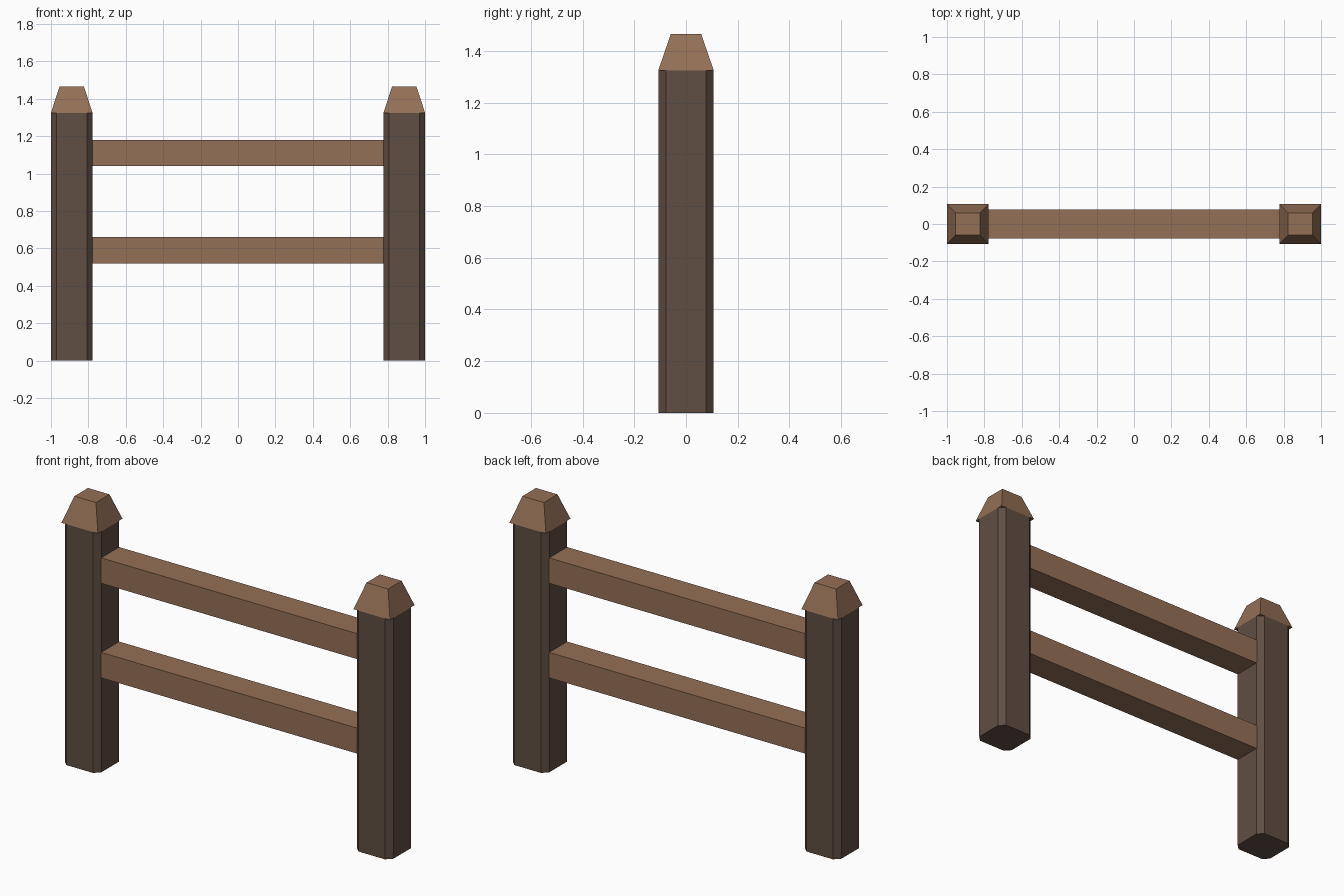
import bpy
import bmesh

cube = bpy.data.objects.get("Cube")
if cube:
    bpy.data.objects.remove(cube, do_unlink=True)


def linear(c):
    c /= 255
    return c / 12.92 if c <= 0.04045 else ((c + 0.055) / 1.055) ** 2.4


def material(name, rgb):
    mat = bpy.data.materials.new(name)
    mat.use_nodes = True
    colour = [linear(c) for c in rgb] + [1]
    mat.diffuse_color = colour
    mat.node_tree.nodes["Principled BSDF"].inputs["Base Color"].default_value = colour
    return mat


dark_wood = material("dark_wood", (96, 78, 66))
light_wood = material("light_wood", (148, 112, 86))


def box(name, centre, half, mat, top=(1, 1), chamfer=0):
    """Box with an optional tapered top and chamfered upright edges."""
    bm = bmesh.new()
    bmesh.ops.create_cube(bm, size=2)
    for v in bm.verts:
        taper = top if v.co.z > 0 else (1, 1)
        v.co.x *= half[0] * taper[0]
        v.co.y *= half[1] * taper[1]
        v.co.z *= half[2]
    if chamfer:
        upright = [e for e in bm.edges if abs(e.verts[0].co.z - e.verts[1].co.z) > half[2]]
        bmesh.ops.bevel(bm, geom=upright, offset=chamfer, segments=1, affect='EDGES')
    mesh = bpy.data.meshes.new(name)
    bm.to_mesh(mesh)
    bm.free()
    mesh.materials.append(mat)
    obj = bpy.data.objects.new(name, mesh)
    obj.location = centre
    bpy.context.scene.collection.objects.link(obj)
    return obj


POST_X, HALF_X, HALF_Y = 0.889, 0.111, 0.107
POST_TOP, CAP_TOP = 1.325, 1.465

# Posts with tapered caps
for side, x in (("left", POST_X), ("right", -POST_X)):
    box(side + "_post", (x, 0, POST_TOP / 2), (HALF_X, HALF_Y, POST_TOP / 2),
        dark_wood, chamfer=0.03)
    box(side + "_cap", (x, 0, (POST_TOP + CAP_TOP) / 2),
        (HALF_X, HALF_Y, (CAP_TOP - POST_TOP) / 2), light_wood, top=(0.59, 0.55))

# Rails between the posts
for name, z in (("lower_rail", 0.59), ("upper_rail", 1.11)):
    box(name, (0, 0, z), (POST_X - HALF_X + 0.01, 0.078, 0.07), light_wood)
